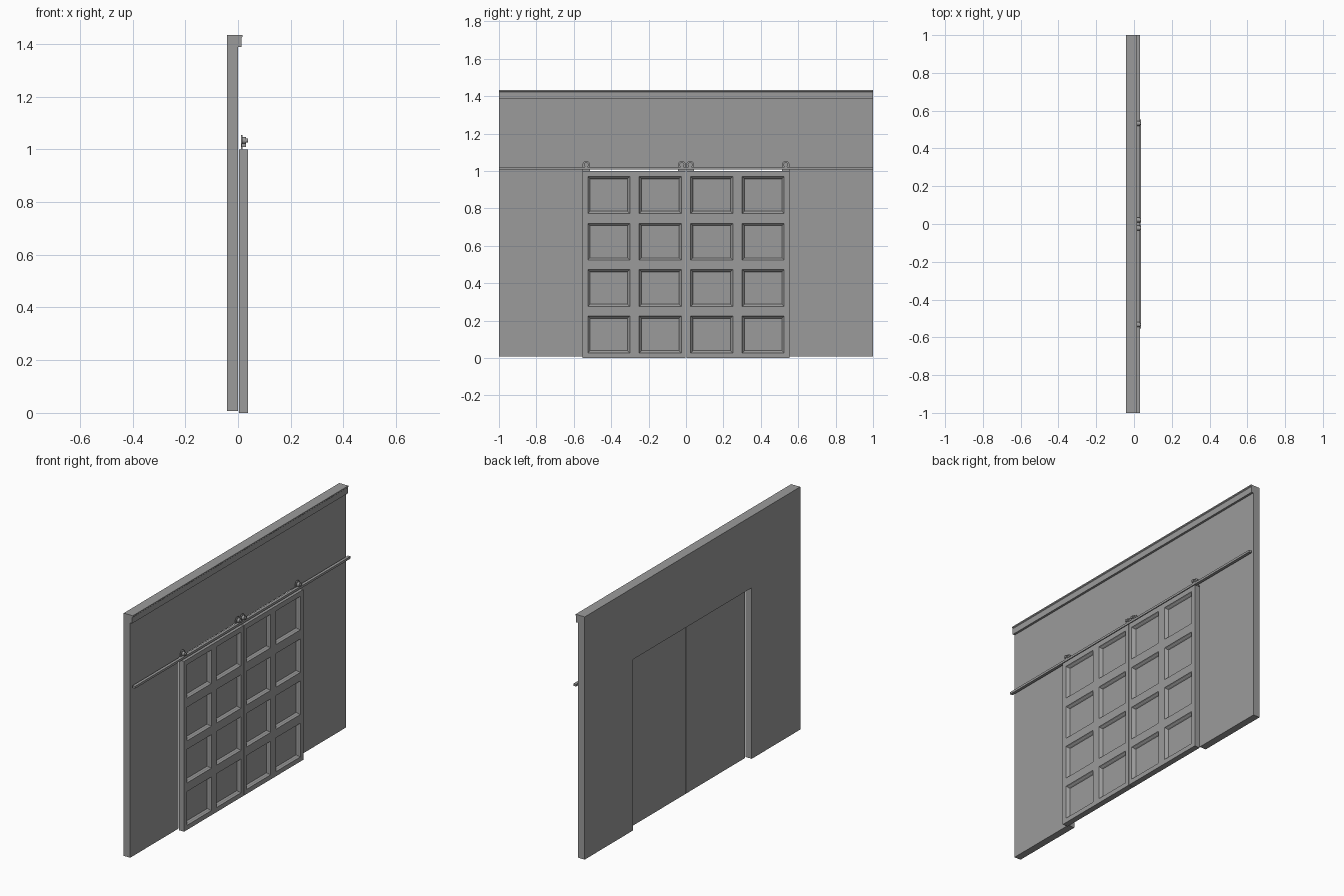
import bpy, bmesh, math
from mathutils import Vector

if "Cube" in bpy.data.objects:
    bpy.data.objects.remove(bpy.data.objects["Cube"])

# Dark grey shared by every part
grey = bpy.data.materials.new("dark_grey")
grey.diffuse_color = (.33, .33, .33, 1)
grey.use_nodes = True
grey.node_tree.nodes["Principled BSDF"].inputs["Base Color"].default_value = grey.diffuse_color


def finish(bm, name, smooth=False):
    bmesh.ops.recalc_face_normals(bm, faces=bm.faces)
    me = bpy.data.meshes.new(name)
    bm.to_mesh(me)
    bm.free()
    me.materials.append(grey)
    ob = bpy.data.objects.new(name, me)
    bpy.context.collection.objects.link(ob)
    if smooth:
        bpy.context.view_layer.objects.active = ob
        ob.select_set(True)
        bpy.ops.object.shade_smooth_by_angle(angle=math.radians(35))
        ob.select_set(False)
    return ob


def prism(name, pts, direction, smooth=False):
    """Extrude a closed 3D outline along a direction."""
    bm = bmesh.new()
    face = bm.faces.new([bm.verts.new(p) for p in pts])
    ext = bmesh.ops.extrude_face_region(bm, geom=[face], use_keep_orig=True)
    moved = [v for v in ext['geom'] if isinstance(v, bmesh.types.BMVert)]
    bmesh.ops.translate(bm, verts=moved, vec=Vector(direction))
    return finish(bm, name, smooth)


def along_y(name, profile):
    return prism(name, [(x, -1, z) for x, z in profile], (0, 2, 0))


# Wall with doorway cut out of its outline
outline = [(-1, .008), (-.55, .008), (-.55, 1.012), (.55, 1.012),
           (.55, .008), (1, .008), (1, 1.433), (-1, 1.433)]
prism("wall", [(-.042, y, z) for y, z in outline], (.042, 0, 0))

# Cornice along the top of the wall
along_y("cornice", [(0, 1.387), (.013, 1.387), (.013, 1.422),
                    (.017, 1.426), (.017, 1.433), (0, 1.433)])

# Sliding rail
along_y("rail", [(.014, 1.009), (.031, 1.009), (.031, 1.022), (.014, 1.022)])


def door(name, side):
    """Door leaf with 2 x 4 recessed, moulded panels on the front."""
    ys = [.002, .025, .25, .30, .525, .553]
    zs = [0, .027, .225, .276, .473, .523, .72, .773, .97, 1.0]
    bm = bmesh.new()
    grid = [[bm.verts.new((.037, side * y, z)) for z in zs] for y in ys]
    panels = []
    for i in range(len(ys) - 1):
        for j in range(len(zs) - 1):
            f = bm.faces.new([grid[i][j], grid[i + 1][j],
                              grid[i + 1][j + 1], grid[i][j + 1]])
            if i % 2 and j % 2:
                panels.append(f)
    # Back and edges
    edges = [e for e in bm.edges if e.is_boundary]
    ext = bmesh.ops.extrude_edge_only(bm, edges=edges)
    verts = [v for v in ext['geom'] if isinstance(v, bmesh.types.BMVert)]
    bmesh.ops.translate(bm, verts=verts, vec=(-.034, 0, 0))
    bmesh.ops.holes_fill(bm, edges=[e for e in bm.edges if e.is_boundary], sides=0)
    # Stepped moulding around each sunken panel
    for width, drop in [(.007, .008), (.004, .002), (.007, .008)]:
        bmesh.ops.inset_individual(bm, faces=panels, thickness=width)
        for f in panels:
            for v in f.verts:
                v.co.x -= drop
    finish(bm, name)


def hanger(name, y):
    """Round-topped strap with a wheel running on the rail."""
    r, top = .02, 1.034
    arch = [(y + r * math.cos(a), top + r * math.sin(a))
            for a in [math.pi * k / 12 for k in range(13)]]
    pts = [(y + r, .995)] + arch + [(y - r, .995)]
    prism(name + "_strap", [(.011, a, b) for a, b in pts], (.006, 0, 0), True)
    # Wheel and axle cap
    for part, rad, x0, depth in [("_wheel", .013, .017, .014), ("_axle_cap", .008, .031, .007)]:
        ring = [(x0, y + rad * math.cos(k * math.pi / 8),
                 1.033 + rad * math.sin(k * math.pi / 8)) for k in range(16)]
        prism(name + part, ring, (depth, 0, 0), True)


# Mirrored pair of doors, each on two hangers
for label, side in [("left", -1), ("right", 1)]:
    door(label + "_door", side)
    hanger(label + "_inner_hanger", side * .022)
    hanger(label + "_outer_hanger", side * .533)
